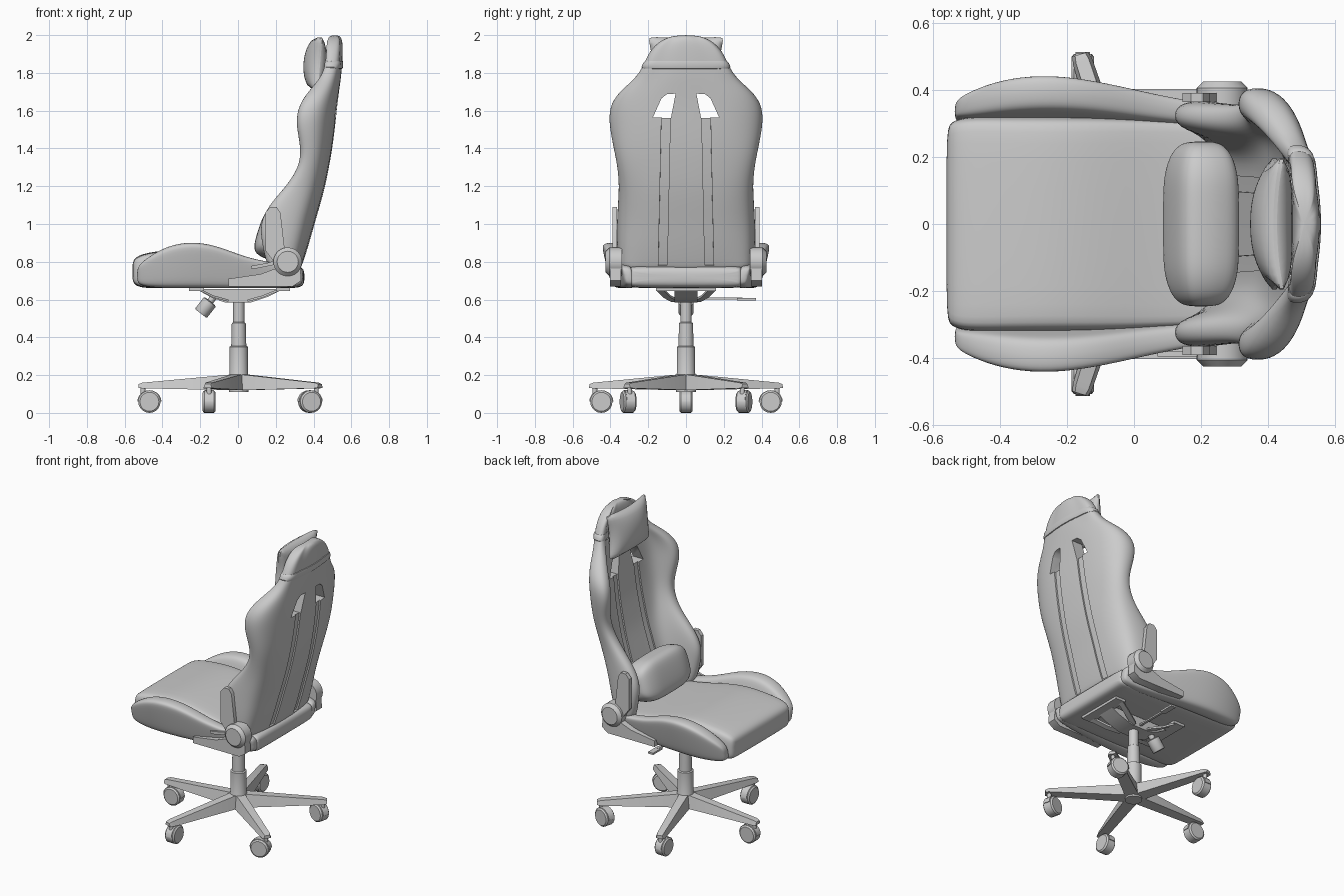
import bpy, bmesh
from math import pi, sin, cos, radians
from mathutils import Matrix, Vector

cube = bpy.data.objects.get("Cube")
if cube:
    bpy.data.objects.remove(cube)

GREY = (0.6, 0.6, 0.6, 1)
mat = bpy.data.materials.new("plain grey")
mat.use_nodes = True
mat.diffuse_color = GREY
mat.node_tree.nodes["Principled BSDF"].inputs["Base Color"].default_value = GREY


def finish(ob, angle=35):
    """Apply modifiers and shade smooth with sharp edges kept."""
    bpy.ops.object.select_all(action='DESELECT')
    ob.select_set(True)
    bpy.context.view_layer.objects.active = ob
    if ob.modifiers:
        bpy.ops.object.convert(target='MESH')
    bpy.ops.object.shade_smooth_by_angle(angle=radians(angle))
    return ob


def to_object(name, bm):
    me = bpy.data.meshes.new(name)
    bm.to_mesh(me)
    bm.free()
    me.materials.append(mat)
    ob = bpy.data.objects.new(name, me)
    bpy.context.collection.objects.link(ob)
    return ob


def loft(name, rings, subsurf=0, matrix=None, done=True):
    """Skin closed rings of points and cap the ends."""
    bm = bmesh.new()
    loops = [[bm.verts.new(p) for p in ring] for ring in rings]
    n = len(loops[0])
    for a, b in zip(loops, loops[1:]):
        for i in range(n):
            j = (i + 1) % n
            bm.faces.new((a[i], a[j], b[j], b[i]))
    bm.faces.new(loops[0])
    bm.faces.new(loops[-1])
    if matrix:
        bm.transform(matrix)
    bmesh.ops.recalc_face_normals(bm, faces=bm.faces)
    ob = to_object(name, bm)
    if subsurf:
        ob.modifiers.new("smooth", 'SUBSURF').levels = subsurf
    return finish(ob) if done else ob


def prism(name, pts, lo, hi, axis='y', matrix=None, done=True):
    """Extrude an outline along x (points y, z) or y (points x, z)."""
    put = (lambda p, d: (p[0], d, p[1])) if axis == 'y' else (lambda p, d: (d, p[0], p[1]))
    return loft(name, [[put(p, d) for p in pts] for d in (lo, hi)], 0, matrix, done)


def box(name, x0, x1, y0, y1, z0, z1):
    return prism(name, [(x0, z0), (x1, z0), (x1, z1), (x0, z1)], y0, y1)


def lathe(name, profile, matrix=None, sides=24):
    """Turn a profile of (radius, height) around z."""
    return loft(name, [[(r * cos(2 * pi * i / sides), r * sin(2 * pi * i / sides), z)
                        for i in range(sides)] for r, z in profile], 0, matrix)


def soft_rect(a0, a1, b0, b1, c=0.3):
    """Rounded rectangle cage in two coordinates."""
    d = min((a1 - a0) * c, (b1 - b0) * c)
    e = d * 0.15
    return [(a0 + d, b0), (a1 - d, b0), (a1 - e, b0 + e), (a1, b0 + d), (a1, b1 - d),
            (a1 - e, b1 - e), (a1 - d, b1), (a0 + d, b1), (a0 + e, b1 - e),
            (a0, b1 - d), (a0, b0 + d), (a0 + e, b0 + e)]


# Seat: centre cushion and two raised, outward leaning side bolsters
seat = [(-.56, .27, .71, .785), (-.55, .305, .675, .82), (-.5, .32, .66, .845), (-.4, .32, .66, .86),
        (-.25, .32, .66, .872), (-.1, .318, .66, .85), (.05, .312, .66, .81),
        (.2, .305, .66, .785), (.32, .298, .66, .78), (.345, .29, .675, .765), (.352, .27, .7, .74)]
loft("seat_cushion", [[(x, y, z) for y, z in soft_rect(-w, w, lo, hi)]
                      for x, w, lo, hi in seat], 2)

bolster = [(-.535, .335, .372, .7, .755), (-.52, .325, .387, .675, .79), (-.46, .318, .408, .665, .835),
           (-.37, .316, .425, .66, .885), (-.25, .316, .429, .66, .908), (-.12, .314, .416, .66, .888),
           (0, .31, .4, .66, .84), (.1, .305, .384, .66, .81), (.22, .3, .367, .66, .79),
           (.32, .295, .355, .67, .78), (.345, .3, .345, .69, .76)]
for side, s in (("left", 1), ("right", -1)):
    loft(side + "_seat_bolster", [[(x, s * (y + .25 * (z - .8)), z)
                                   for y, z in soft_rect(a, b, lo, hi, .4)]
                                  for x, a, b, lo, hi in bolster], 2)


# Backrest: curved shell with wings; rows are height, half width, rear, wing front, panel front
def back_ring(z, w, rear, tip, front, grow=0.0):
    w = w * 1.025 + grow
    rear, tip, front = rear + grow, tip - .012 - grow, front - grow
    m = lambda t: rear + (tip - rear) * t
    # the shell is flatter behind the hips and at the head than at the shoulders
    flat = .6 * max(0, min(1, (1.35 - z) / .3, 1), min(1, (z - 1.75) / .1))
    half = [(rear, 0), (rear - .002, .3 * w), (rear - .012, .58 * w),
            (m(.2 - .1 * flat), .82 * w), (m(.42 - .2 * flat), .96 * w),
            (m(.68), w), (m(.92), .98 * w), (m(1), .9 * w), (m(.97), .78 * w),
            (m(.75) * .6 + front * .4, .69 * w), (front - .005, .56 * w), (front, .3 * w), (front, 0)]
    return [(x, y, z) for x, y in half] + [(x, -y, z) for x, y in half[-2:0:-1]]


back = [(.75, .34, .325, .2, .24), (.78, .352, .34, .16, .25), (.9, .36, .378, .135, .29),
        (1, .36, .405, .122, .32), (1.1, .355, .435, .17, .35), (1.2, .348, .462, .265, .38),
        (1.3, .356, .482, .332, .4), (1.4, .376, .5, .345, .42), (1.52, .4, .515, .315, .435),
        (1.62, .4, .525, .325, .445), (1.7, .35, .535, .38, .455), (1.77, .262, .545, .445, .465),
        (1.84, .222, .552, .475, .47), (1.92, .188, .555, .478, .475), (1.975, .13, .553, .482, .48),
        (2.0, .06, .54, .5, .495)]
backrest = loft("backrest", [back_ring(*r) for r in back], 2)

# Cutters: two strap openings, and long grooves below them on both faces
cutters = []
for s in (1, -1):
    hole = [(s * .055, 1.69), (s * .1, 1.688), (s * .13, 1.665), (s * .175, 1.565), (s * .08, 1.56)]
    cutters.append(prism("opening_cutter", hole, .2, .8, 'x', done=False))
    for x in (.8, .05):
        bm = bmesh.new()
        rows = []
        for i in range(25):
            t = i / 24
            rows.append([bm.verts.new((x, s * (y + .017 * t), 1.57 - t * .79)) for y in (.083, .106, .13)])
        for a, b in zip(rows, rows[1:]):
            for j in (0, 1):
                bm.faces.new((a[j], a[j + 1], b[j + 1], b[j]))
        groove = to_object("groove_cutter", bm)
        wrap = groove.modifiers.new("wrap", 'SHRINKWRAP')
        wrap.target, wrap.wrap_method = backrest, 'PROJECT'
        wrap.use_project_x = True
        wrap.use_negative_direction = x > .5
        wrap.use_positive_direction = x < .5
        solid = groove.modifiers.new("thick", 'SOLIDIFY')
        solid.thickness, solid.offset = .02, 0
        cutters.append(finish(groove))
for cut in cutters:
    cut.hide_render = True
    mod = backrest.modifiers.new("cut", 'BOOLEAN')
    mod.object, mod.operation, mod.solver = cut, 'DIFFERENCE', 'EXACT'
finish(backrest)
for cut in cutters:
    bpy.data.objects.remove(cut)

# Band around the head section
band = [(1.815, .234, .551, .468, .468), (1.83, .228, .552, .472, .47), (1.855, .217, .553, .475, .471),
        (1.87, .211, .553, .476, .472)]
loft("head_band", [back_ring(*r, grow=.005) for r in band], 1)

# Head pillow: lens shape with softly peaked corners
bm = bmesh.new()
bmesh.ops.create_cube(bm, size=2)
bmesh.ops.subdivide_edges(bm, edges=bm.edges[:], cuts=15, use_grid_fill=True)
for v in bm.verts:
    d, u, w = v.co
    puff = max(0, (1 - abs(u) ** 2.5) * (1 - w * w)) ** .55
    corner = 1 - .06 * (u * w) ** 8
    v.co = Vector((d * (.006 + .056 * puff) + .02 * u * u,
                   .205 * u * corner * (1 - .12 * (1 - w * w)),
                   .145 * w * corner * (1 - .07 * (1 - u * u))))
bm.transform(Matrix.Translation((.409, 0, 1.85)) @ Matrix.Rotation(radians(5), 4, 'Y'))
finish(to_object("head_pillow", bm), 60)

# Lumbar pillow
lean = Matrix.Translation((.2, 0, .94)) @ Matrix.Rotation(radians(18), 4, 'Y')
ends = [(-.246, .3), (-.238, .55), (-.21, .8), (-.15, .97), (-.08, 1),
        (.08, 1), (.15, .97), (.21, .8), (.238, .55), (.246, .3)]
loft("lumbar_pillow", [[(x, y, z) for x, z in soft_rect(-.098 * k, .098 * k, -.135 * k, .135 * k, .4)]
                       for y, k in ends], 2, lean)

# Recliner hinges, brackets and handle
lower = [(-.05, .67), (-.05, .71), (.12, .735), (.2, .765), (.33, .765), (.335, .7), (.29, .67)]
upper = [(.145, .86), (.145, 1.06), (.17, 1.09), (.205, 1.09), (.225, 1.06), (.25, .84), (.19, .8)]
for side, s in (("left", 1), ("right", -1)):
    prism(side + "_lower_bracket", lower, s * .345, s * .402)
    prism(side + "_upper_bracket", upper, s * .364, s * .39)
    turn = Matrix.Translation((.263, 0, .8)) @ Matrix.Rotation(-s * pi / 2, 4, 'X')
    lathe(side + "_hinge_cover", [(.076, .34), (.076, .405), (.056, .425)], turn)
prism("recline_handle", [(.07, .765), (.1, .765), (.2, .785), (.2, .81), (.16, .795), (.07, .778)], -.395, -.38)

# Tilt mechanism under the seat
for name, x0, x1 in (("front_mount_bar", -.26, -.18), ("rear_mount_bar", .2, .275)):
    box(name, x0, x1, -.16, .16, .645, .665)
tray = [(-.22, .655), (-.14, .61), (-.07, .585), (.07, .585), (.16, .615), (.24, .655)]
prism("mechanism_housing", tray, -.06, .06)
for name, x, sx in (("front", -.21, -1), ("rear", .23, 1)):
    for side, s in (("left", 1), ("right", -1)):
        arm = [[(px, py - .02, z), (px, py + .02, z), (px, py + .02, z + .012), (px, py - .02, z + .012)]
               for px, py, z in ((sx * .05, s * .06, .588), (sx * .13, s * .1, .61), (x, s * .14, .65))]
        loft(f"{name}_{side}_mount_arm", arm)
knob = Matrix.Translation((-.165, 0, .567)) @ Matrix.Rotation(radians(38), 4, 'Y')
lathe("tension_knob", [(.036, -.052), (.04, -.045), (.04, .025), (.03, .03), (.018, .03), (.018, .1)], knob, 16)
box("tilt_lever", -.008, .008, .05, .3, .6, .61)
box("tilt_lever_paddle", -.018, .018, .27, .37, .596, .608)

# Gas column and hub
base = Matrix.Translation((.004, 0, 0))
lathe("gas_column", [(.052, .11), (.052, .2), (.048, .21), (.048, .35), (.04, .355), (.037, .475),
                     (.03, .48), (.03, .59)], base)

# Five legs, each with a caster swivelled about its stem
arc = [(cos(a), sin(a)) for a in [pi * i / 10 for i in range(11)]]
for k, swivel in enumerate((0, 18, 50, -50, -18)):
    spin = base @ Matrix.Rotation(pi + k * 2 * pi / 5, 4, 'Z')
    leg = [(.02, .12, .205, .042, .028), (.51, .13, .16, .03, .02), (.532, .132, .152, .024, .016)]
    loft(f"leg_{k + 1}", [[(x, -b, lo), (x, b, lo), (x, t, hi), (x, -t, hi)]
                          for x, lo, hi, b, t in leg], 0, spin)
    stem = spin @ Matrix.Translation((.507, 0, 0)) @ Matrix.Rotation(radians(swivel), 4, 'Z')
    lathe(f"caster_stem_{k + 1}", [(.013, .07), (.013, .14)], stem, 12)
    hood = [(-.034 + .064 * c, .06 + .06 * h) for c, h in arc]
    prism(f"caster_hood_{k + 1}", hood, -.022, .022, 'y', stem)
    axle = stem @ Matrix.Translation((-.034, 0, .059)) @ Matrix.Rotation(pi / 2, 4, 'X')
    lathe(f"caster_wheel_{k + 1}", [(.05, -.034), (.059, -.026), (.059, .026), (.05, .034)], axle, 20)
